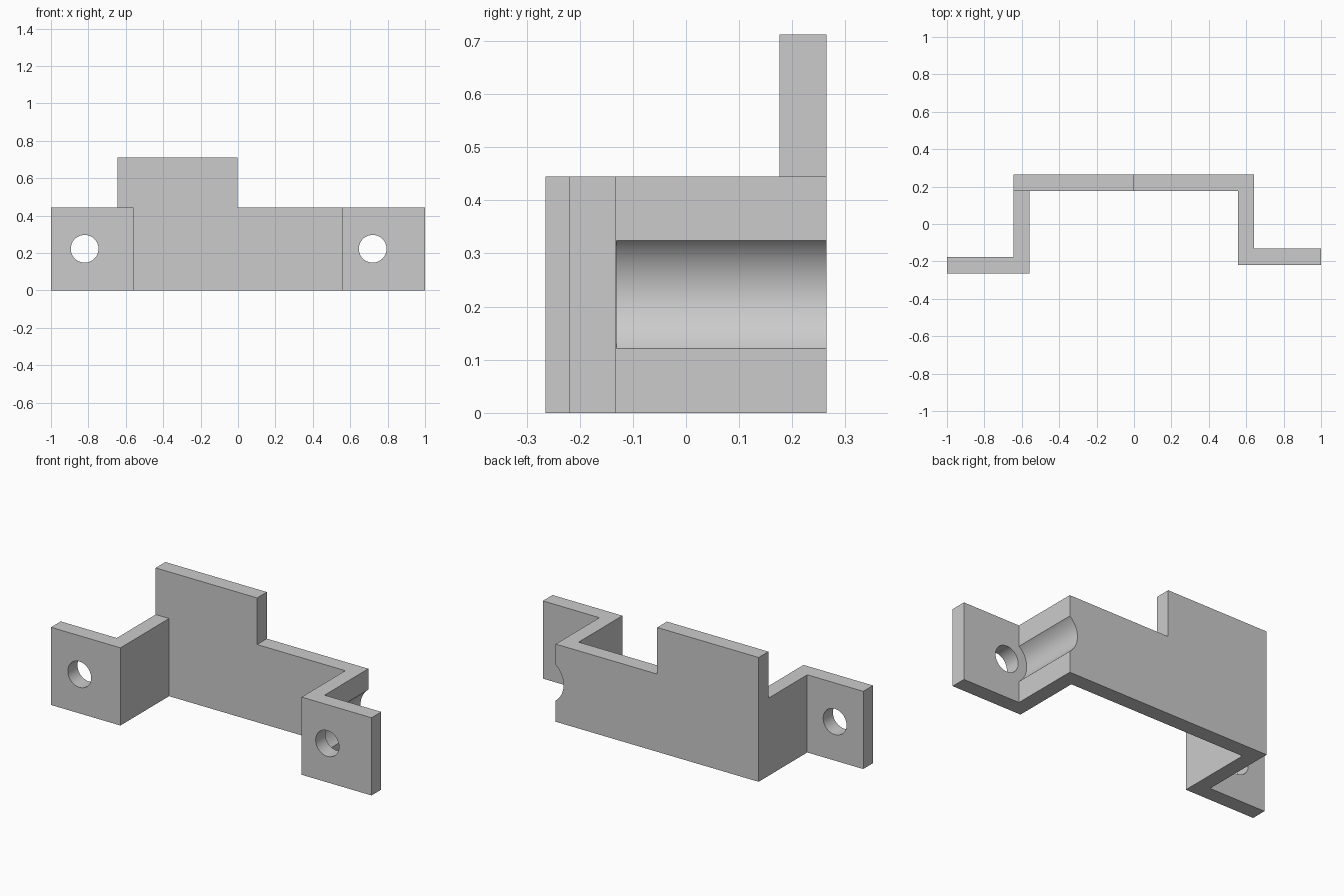
import bpy
import bmesh
import math

if "Cube" in bpy.data.objects:
    bpy.data.objects.remove(bpy.data.objects["Cube"], do_unlink=True)

WALL_TOP, PANEL_TOP = 0.445, 0.712
HOLE_Z = 0.223

grey = bpy.data.materials.new("plain grey")
grey.use_nodes = True
colour = (0.6, 0.6, 0.6, 1)
grey.diffuse_color = colour
grey.node_tree.nodes["Principled BSDF"].inputs["Base Color"].default_value = colour

# Corner points of the folded strip, seen from above
P = {
    "a": (-1, -0.264), "b": (-0.56, -0.264), "c": (-0.645, -0.176), "d": (-1, -0.176),
    "e": (-0.56, 0.176), "f": (-0.645, 0.176), "g": (-0.645, 0.264),
    "h": (-0.002, 0.176), "i": (-0.002, 0.264),
    "j": (0.557, 0.176), "k": (0.641, 0.264),
    "l": (0.557, -0.22), "m": (0.641, -0.132), "n": (1, -0.22), "o": (1, -0.132),
}
# right tab, right leg, raised panel, low panel, left leg, left tab
CELLS = ["abcd", "befc", "fehig", "hjki", "jlmk", "lnom"]


def raise_faces(bm, faces, height):
    geom = bmesh.ops.extrude_face_region(bm, geom=faces)["geom"]
    verts = [g for g in geom if isinstance(g, bmesh.types.BMVert)]
    bmesh.ops.translate(bm, verts=verts, vec=(0, 0, height))
    return [g for g in geom if isinstance(g, bmesh.types.BMFace)]


# Folded strip with the raised half of the back panel
bm = bmesh.new()
corner = {name: bm.verts.new((x, y, 0)) for name, (x, y) in P.items()}
floor = [bm.faces.new([corner[n] for n in cell]) for cell in CELLS]
tops = raise_faces(bm, floor, WALL_TOP)
panel = [f for f in tops if len(f.verts) == 5]
raise_faces(bm, panel, PANEL_TOP - WALL_TOP)
bmesh.ops.recalc_face_normals(bm, faces=bm.faces)
bmesh.ops.dissolve_limit(bm, angle_limit=math.radians(1), verts=bm.verts, edges=bm.edges)
mesh = bpy.data.meshes.new("mounting_bracket")
bm.to_mesh(mesh)
bm.free()
mesh.materials.append(grey)
bracket = bpy.data.objects.new("mounting_bracket", mesh)
bpy.context.collection.objects.link(bracket)


def bore(x, radius, y0, y1):
    """Cut a round bore along y through the bracket."""
    bpy.ops.mesh.primitive_cylinder_add(
        vertices=64, radius=radius, depth=y1 - y0,
        location=(x, (y0 + y1) / 2, HOLE_Z), rotation=(math.pi / 2, 0, 0))
    cutter = bpy.context.object
    cutter.name = "bore_cutter"
    cutter.hide_render = True
    cutter.data.materials.append(grey)
    bpy.context.view_layer.objects.active = bracket
    mod = bracket.modifiers.new("bore", "BOOLEAN")
    mod.operation, mod.solver, mod.object = "DIFFERENCE", "EXACT", cutter
    bpy.ops.object.modifier_apply(modifier=mod.name)
    bpy.data.objects.remove(cutter, do_unlink=True)


# Screw holes in the tabs, and the tool clearance along the left leg
bore(-0.82, 0.074, -0.4, -0.1)
bore(0.72, 0.074, -0.4, -0.05)
bore(0.72, 0.129, -0.131, 0.4)

bpy.ops.object.select_all(action="DESELECT")
bracket.select_set(True)
bpy.context.view_layer.objects.active = bracket
bpy.ops.object.shade_smooth_by_angle(angle=math.radians(30))
